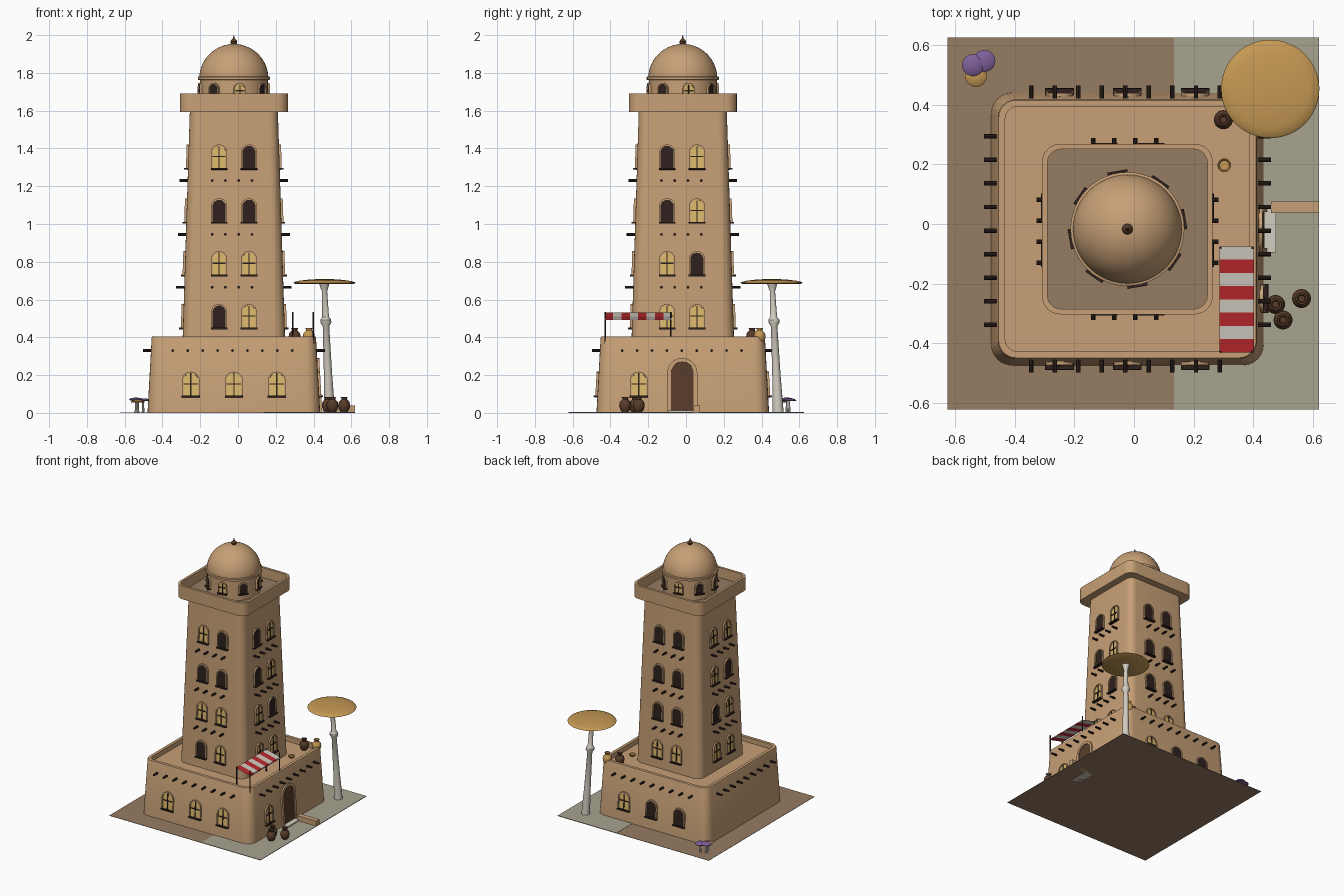
import bpy, bmesh, math
from mathutils import Matrix, Vector

if "Cube" in bpy.data.objects:
    bpy.data.objects.remove(bpy.data.objects["Cube"])

def mat(name, r, g, b):
    m = bpy.data.materials.new(name)
    lin = lambda c: (c / 255 / 12.92) if c < 11 else ((c / 255 + 0.055) / 1.055) ** 2.4
    m.diffuse_color = (lin(r), lin(g), lin(b), 1)
    m.use_nodes = True
    m.node_tree.nodes["Principled BSDF"].inputs["Base Color"].default_value = m.diffuse_color
    return m

WALL = mat("sand_wall", 199, 160, 118)
EARTH = mat("earth_brown", 150, 124, 99)
ROAD = mat("road_grey", 169, 163, 144)
WOOD = mat("brown_wood", 88, 60, 42)
DARK = mat("dark_brown", 46, 33, 29)
LIT = mat("lit_window", 222, 186, 108)
RED = mat("awning_red", 184, 40, 45)
PALE = mat("pale_white", 210, 204, 192)
GOLD = mat("golden_tan", 198, 153, 84)
PURPLE = mat("purple_cap", 126, 96, 154)
CX, CY = -0.022, -0.017
Z = Vector((0, 0, 1))

def finish(bm, name, mats, recalc=True):
    if recalc:
        bmesh.ops.recalc_face_normals(bm, faces=bm.faces)
    me = bpy.data.meshes.new(name)
    bm.to_mesh(me)
    bm.free()
    for m in mats:
        me.materials.append(m)
    me.polygons.foreach_set("use_smooth", [True] * len(me.polygons))
    me.set_sharp_from_angle(angle=math.radians(35))
    ob = bpy.data.objects.new(name, me)
    bpy.context.collection.objects.link(ob)
    return ob

def add_box(bm, lo, hi, M=Matrix(), mi=0):
    lo, hi = Vector(lo), Vector(hi)
    S = Matrix.Translation((lo + hi) / 2) @ Matrix.Diagonal((*(hi - lo), 1))
    for v in bmesh.ops.create_cube(bm, size=1, matrix=M @ S)["verts"]:
        for f in v.link_faces:
            f.material_index = mi

def box(name, lo, hi, m):
    bm = bmesh.new()
    add_box(bm, lo, hi)
    return finish(bm, name, [m])

def bridge(bm, rings, close=True):
    for a, b in zip(rings, rings[1:]):
        n = len(a)
        for i in range(n if close else n - 1):
            bm.faces.new((a[i], a[(i + 1) % n], b[(i + 1) % n], b[i]))

def loft(name, levels, mats, floor=0):
    """Stack of rounded squares given as (half size, z, corner radius)."""
    bm = bmesh.new()
    rings = []
    for h, z, r in levels:
        ring = []
        for q in range(4):
            for k in range(7):
                a = math.radians(90 * q + 15 * k)
                sx, sy = [(1, 1), (-1, 1), (-1, -1), (1, -1)][q]
                ring.append(bm.verts.new((CX + sx * (h - r) + r * math.cos(a),
                                          CY + sy * (h - r) + r * math.sin(a), z)))
        rings.append(ring)
    bridge(bm, rings)
    bm.faces.new(rings[0])
    bm.faces.new(rings[-1]).material_index = floor
    return finish(bm, name, mats)

def lathe(name, profile, loc, m, seg=20, lean=(0, 0)):
    bm = bmesh.new()
    rings = [[bm.verts.new((loc[0] + r * math.cos(2 * math.pi * i / seg) + lean[0] * z,
                            loc[1] + r * math.sin(2 * math.pi * i / seg) + lean[1] * z,
                            loc[2] + z)) for i in range(seg)] for r, z in profile]
    bridge(bm, rings)
    bm.faces.new(rings[0])
    bm.faces.new(rings[-1])
    return finish(bm, name, [m])

def arch(w, h, n=10):
    pts = [(-w / 2, 0)]
    for i in range(n + 1):
        a = math.pi * (1 - i / n)
        pts.append((w / 2 * math.cos(a), h - w / 2 + w / 2 * math.sin(a)))
    return pts + [(w / 2, 0)]

def opening(name, pos, n, slope, w, h, rim, pane, bars=True, sill=True):
    """Arched window or door: raised rim, pane, glazing bars and sill."""
    n = Vector(n)
    up = (Z - n * slope).normalized()
    n = (n - up * n.dot(up)).normalized()
    t = n.cross(up)
    M = Matrix((t, n, up)).transposed().to_4x4()
    M.translation = Vector(pos)
    bm = bmesh.new()
    V = lambda pts, y: [bm.verts.new(M @ Vector((x, y, z))) for x, z in pts]
    outer, inner = arch(w + 2 * rim, h + rim), arch(w, h)
    bridge(bm, [V(outer, -0.01), V(outer, 0.011), V(inner, 0.011), V(inner, 0.004)], False)
    f = bm.faces.new(V(inner, 0.004))
    f.material_index = 1
    f.normal_update()
    if f.normal.dot(n) < 0:
        f.normal_flip()
    if bars:
        add_box(bm, (-0.003, 0.002, 0), (0.003, 0.009, h - 0.003), M, 2)
        add_box(bm, (-w / 2, 0.002, h * 0.5), (w / 2, 0.009, h * 0.5 + 0.006), M, 2)
    if sill:
        add_box(bm, (-w / 2 - 0.009, -0.005, -0.008), (w / 2 + 0.009, 0.02, 0.001), M, 2)
    finish(bm, name, [WALL, pane, DARK])

# Ground and road
box("ground", (-0.625, -0.622, 0), (0.62, 0.625, 0.002), EARTH)
box("road", (0.135, -0.622, 0.001), (0.62, 0.625, 0.004), ROAD)

# Lower house, tower and cornice
loft("lower_house", [(0.457, 0.001, 0.07), (0.435, 0.398, 0.06), (0.432, 0.405, 0.058),
                     (0.41, 0.405, 0.04), (0.41, 0.37, 0.04)], [WALL])
loft("tower", [(0.272, 0.365, 0.06), (0.233, 1.6, 0.05)], [WALL])
loft("cornice", [(0.23, 1.592, 0.05), (0.286, 1.592, 0.06), (0.286, 1.69, 0.06),
                 (0.268, 1.69, 0.045), (0.268, 1.615, 0.045)], [WALL, EARTH], 1)

# Drum, dome and finial
lathe("drum", [(0.18, 1.61), (0.18, 1.77)], (CX, CY, 0), WALL, 48)
lathe("dome_ring", [(0.178, 1.762), (0.191, 1.764), (0.191, 1.779), (0.178, 1.783)], (CX, CY, 0), WALL, 48)
lathe("dome", [(0.183 * math.cos(a), 1.77 + 0.183 * math.sin(a))
               for a in [math.radians(89 * i / 14) for i in range(15)]], (CX, CY, 0), WALL, 48)
lathe("finial", [(0.008, 1.945), (0.017, 1.957), (0.018, 1.966), (0.012, 1.976), (0.005, 1.982), (0.001, 2.0)],
      (CX, CY, 0), WOOD, 16)
for i in range(8):
    a = math.radians(-125 + 45 * i)
    n = (math.cos(a), math.sin(a), 0)
    lit = i % 2 == 1
    opening("drum_window", (CX + 0.178 * n[0], CY + 0.178 * n[1], 1.665), n, 0, 0.05, 0.075, 0.007,
            LIT if lit else DARK, lit)

# Four sides: windows and projecting beams
base_d = lambda z: 0.457 - 0.022 * z / 0.4
tower_d = lambda z: 0.272 - 0.039 * (z - 0.365) / 1.235
sides = {"front": (0, -1, 0), "right": (1, 0, 0), "back": (0, 1, 0), "left": (-1, 0, 0)}
# 1 = lit; per row, lower coordinate first
lit_rows = {"front": ("01", "11", "00", "10"), "right": ("11", "10", "01", "01"),
            "back": ("11", "00", "00", "00"), "left": ("11", "10", "01", "11")}
base_win = {"front": {-0.25: 1, -0.022: 1, 0.205: 1}, "right": {-0.25: 1},
            "back": {-0.25: 0, -0.022: 0, 0.205: 1}, "left": {}}

for side, n in sides.items():
    def at(u, d, z):
        return (u, CY + n[1] * d, z) if n[1] else (CX + n[0] * d, u, z)
    for row, z in enumerate((0.45, 0.73, 1.01, 1.295)):
        for u, s in zip((-0.1, 0.058), lit_rows[side][row]):
            lit = s == "1"
            opening("tower_window_" + side, at(u, tower_d(z), z), n, 0.0316, 0.07, 0.118, 0.008,
                    LIT if lit else DARK, lit)
    for u, lit in base_win[side].items():
        opening("house_window_" + side, at(u, base_d(0.09), 0.09), n, 0.055, 0.078, 0.12, 0.008,
                LIT if lit else DARK, bool(lit))
    bm = bmesh.new()
    beams = [(-0.345 + 0.079 * k, 0.33, base_d(0.33)) for k in range(9)]
    beams += [(-0.137 + 0.0703 * k, z, tower_d(z)) for z in (0.665, 0.945, 1.23) for k in range(4)]
    for u, z, d in beams:
        u += 0.007 if not n[1] else 0
        R = Z.rotation_difference(Vector(n)).to_matrix().to_4x4()
        bmesh.ops.create_cone(bm, cap_ends=True, segments=8, radius1=0.0075, radius2=0.0075, depth=0.07,
                              matrix=Matrix.Translation(at(u, d + 0.008, z)) @ R)
    finish(bm, "beams_" + side, [DARK])

# Door, step and bench
opening("door", (CX + base_d(0), -0.02, 0.003), (1, 0, 0), 0.055, 0.12, 0.268, 0.02, WOOD, False, False)
box("door_step", (0.42, -0.095, 0), (0.477, 0.055, 0.012), PALE)
box("bench", (0.46, 0.037, 0), (0.62, 0.075, 0.04), WALL)

# Striped awning on four poles
bm = bmesh.new()
for i in range(8):
    y = -0.075 - 0.0445 * i
    for dz, flip in ((0, False), (-0.004, True)):
        vs = [bm.verts.new(p) for p in ((0.287, y - 0.0445, 0.531 + dz), (0.402, y - 0.0445, 0.503 + dz),
                                        (0.402, y, 0.503 + dz), (0.287, y, 0.531 + dz))]
        bm.faces.new(vs[::-1] if flip else vs).material_index = i % 2
    for a, b in (((0.402, 0.503), 1), ((0.287, 0.531), -1)):
        q = [bm.verts.new((a[0], yy, a[1] - 0.01 * k)) for yy, k in
             ((y - 0.0445, 1), (y, 1), (y, 0), (y - 0.0445, 0))]
        bm.faces.new(q[::b]).material_index = i % 2
finish(bm, "awning", [PALE, RED], False)
for x, y in ((0.29, -0.08), (0.398, -0.08), (0.29, -0.428), (0.398, -0.428)):
    lathe("awning_pole", [(0.0045, 0.365), (0.0045, 0.535)], (x, y, 0), DARK, 8)

# Pots and tray
pot = [(0.016, 0), (0.027, 0.015), (0.032, 0.035), (0.028, 0.055), (0.015, 0.068),
       (0.015, 0.074), (0.02, 0.082), (0.014, 0.082), (0.011, 0.07)]
for x, y, z, m in ((0.475, -0.27, 0.003, WOOD), (0.562, -0.25, 0.003, WOOD), (0.5, -0.322, 0.003, WOOD),
                   (0.3, 0.35, 0.368, WOOD), (0.375, 0.39, 0.368, GOLD)):
    lathe("pot", pot, (x, y, z), m)
lathe("tray", [(0.016, 0), (0.023, 0.014), (0.02, 0.014), (0.016, 0.006)], (0.303, 0.197, 0.369), GOLD)

# Tall leaning mushroom
lathe("tall_stem", [(0.029, 0), (0.022, 0.2), (0.017, 0.455), (0.029, 0.475), (0.029, 0.49), (0.018, 0.505),
                    (0.014, 0.64), (0.022, 0.665), (0.03, 0.69)], (0.485, 0.488, 0.003), PALE, 24, (-0.042, -0.047))
lathe("tall_cap", [(0.02, 0.683), (0.155, 0.683), (0.165, 0.688), (0.16, 0.693), (0.13, 0.7),
                   (0.08, 0.706), (0.02, 0.709)], (0.457, 0.453, 0), GOLD, 48)

# Small mushrooms
for x, y, h, m in ((-0.54, 0.533, 0.072, PURPLE), (-0.502, 0.547, 0.068, PURPLE), (-0.53, 0.497, 0.06, GOLD)):
    lathe("small_stem", [(0.008, 0), (0.005, 0.03), (0.005, h - 0.004)], (x, y, 0.002), PALE, 10)
    lathe("small_cap", [(0.01, h - 0.006), (0.035, h - 0.005), (0.037, h - 0.001), (0.028, h + 0.006),
                        (0.008, h + 0.009)], (x, y, 0), m, 20)
